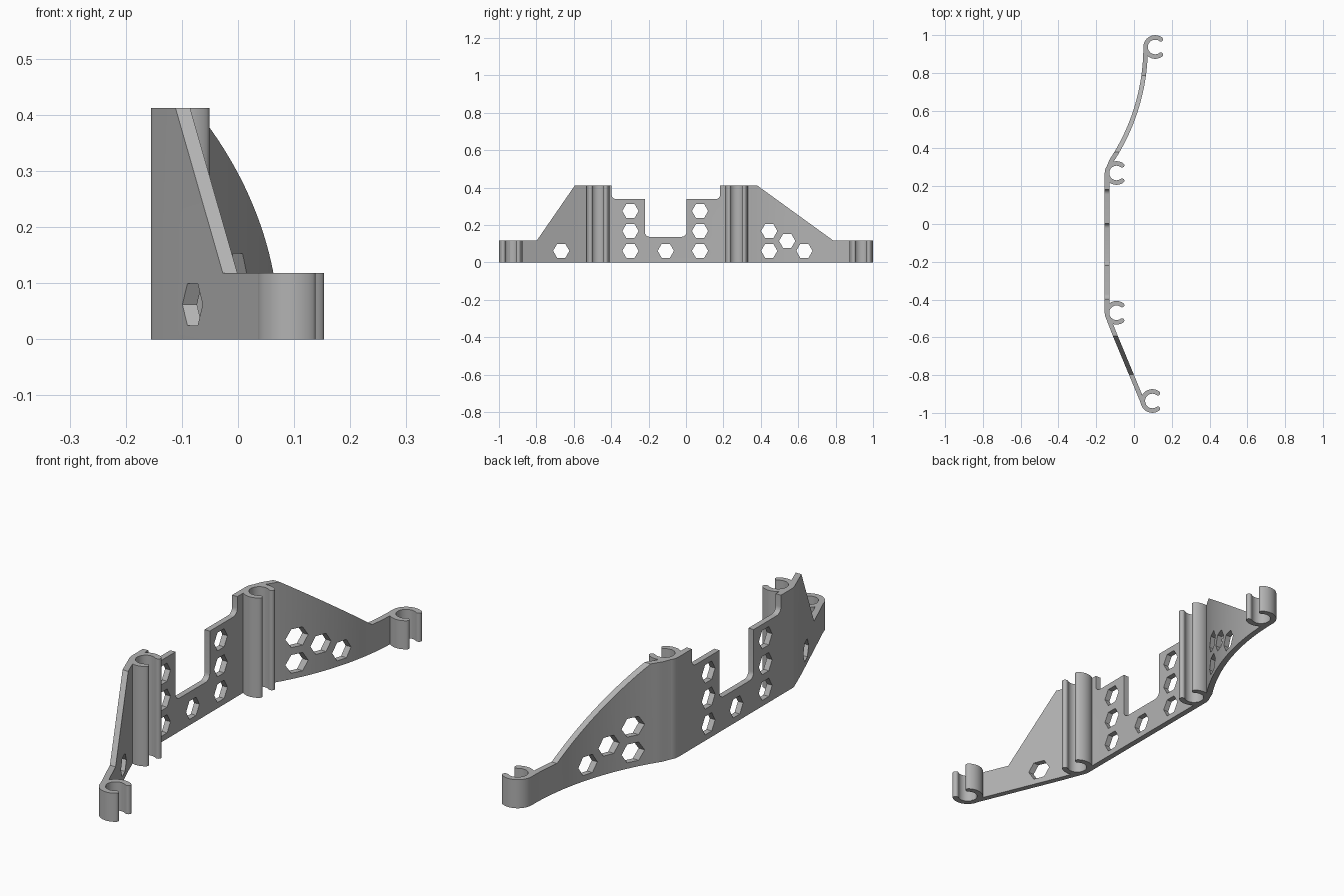
import bpy, bmesh, math
from mathutils import Vector

if "Cube" in bpy.data.objects:
    bpy.data.objects.remove(bpy.data.objects["Cube"])

T = 0.024                      # wall thickness
RO, RI = 0.0625, 0.0385        # clip outer and inner radius
RM = (RO + RI) / 2
LOW, HIGH = 0.118, 0.412

grey = bpy.data.materials.new("light grey")
grey.diffuse_color = (0.45, 0.45, 0.45, 1)
grey.use_nodes = True
grey.node_tree.nodes["Principled BSDF"].inputs["Base Color"].default_value = grey.diffuse_color


def prisms(name, outlines, axis, a, b):
    """Extrude closed 2D outlines along x or z into one mesh object."""
    bm = bmesh.new()
    for pts in outlines:
        put = (lambda p: (a, p[0], p[1])) if axis == 'x' else (lambda p: (p[0], p[1], a))
        face = bm.faces.new([bm.verts.new(put(p)) for p in pts])
        new = bmesh.ops.extrude_face_region(bm, geom=[face])['geom']
        move = Vector((b - a, 0, 0)) if axis == 'x' else Vector((0, 0, b - a))
        bmesh.ops.translate(bm, vec=move, verts=[g for g in new if isinstance(g, bmesh.types.BMVert)])
    bmesh.ops.recalc_face_normals(bm, faces=bm.faces)
    mesh = bpy.data.meshes.new(name)
    bm.to_mesh(mesh)
    bm.free()
    obj = bpy.data.objects.new(name, mesh)
    bpy.context.collection.objects.link(obj)
    mesh.materials.append(grey)
    return obj


def arc(cx, cy, r, a0, a1, n):
    return [(cx + r * math.cos(math.radians(a0 + (a1 - a0) * i / n)),
             cy + r * math.sin(math.radians(a0 + (a1 - a0) * i / n))) for i in range(n + 1)]


def thicken(path, t):
    """Offset an open path to both sides and close it."""
    left, right = [], []
    for i, p in enumerate(path):
        q0 = Vector(path[max(i - 1, 0)])
        q1 = Vector(path[min(i + 1, len(path) - 1)])
        d = (q1 - q0).normalized()
        n = Vector((-d.y, d.x)) * t / 2
        left.append(tuple(Vector(p) + n))
        right.append(tuple(Vector(p) - n))
    return left + right[::-1]


def boolean(obj, cutter, operation):
    mod = obj.modifiers.new("cut", 'BOOLEAN')
    mod.object, mod.operation, mod.solver = cutter, operation, 'EXACT'
    deps = bpy.context.evaluated_depsgraph_get()
    mesh = bpy.data.meshes.new_from_object(obj.evaluated_get(deps))
    obj.modifiers.clear()
    obj.data = mesh
    bpy.data.objects.remove(cutter)


def smooth(obj):
    bpy.ops.object.select_all(action='DESELECT')
    obj.select_set(True)
    bpy.context.view_layer.objects.active = obj
    bpy.ops.object.shade_smooth_by_angle(angle=math.radians(30))


# Wall plan: slanted front wing, straight middle, curved back wing
R = 1.094
bend_x, bend_y = 0.0615, 0.937
path = [(0.052, -0.956), (-0.1, -0.59)]
path += arc(-0.0925, -0.47, RM, 202.6, 180, 4)
path += arc(-0.0925, 0.27, RM, 180, 144, 6)
for i in range(1, 29):
    y = 0.31 + (bend_y - 0.31) * i / 28
    path.append((bend_x - R + math.sqrt(R * R - (bend_y - y) ** 2), y))
wall = prisms("wall", [thicken(path, T)], 'z', -0.1, 0.6)

# Side silhouette with rounded inner corners
STEP, SLOT, F = 0.338, 0.137, 0.026
outline = [(-1.1, 0), (1.1, 0), (1.1, LOW), (0.786, LOW), (0.38, HIGH), (0.183, HIGH)]
outline += arc(0.183 - F, STEP + F, F, 0, -90, 6)
outline += [(0.003, STEP)]
outline += arc(0.003 - F, SLOT + F, F, 0, -90, 6)
outline += arc(-0.22 + F, SLOT + F, F, 270, 180, 6)
outline += [(-0.22, STEP)]
outline += arc(-0.398 + F, STEP + F, F, 270, 180, 6)
outline += [(-0.398, HIGH), (-0.594, HIGH), (-0.797, LOW), (-1.1, LOW)]
boolean(wall, prisms("silhouette", [outline], 'x', -0.5, 0.5), 'INTERSECT')

# Hexagonal holes
rows = (0.062, 0.168, 0.275)
holes = [(y, z) for y in (-0.297, 0.075) for z in rows]
holes += [(-0.108, rows[0]), (-0.667, rows[0]), (0.445, rows[0]), (0.445, rows[1]),
          (0.541, 0.115), (0.633, rows[0])]
hexes = [arc(y, z, 0.0435, 0, 300, 5) for y, z in holes]
boolean(wall, prisms("hole_cutter", hexes, 'x', -0.5, 0.5), 'DIFFERENCE')
smooth(wall)

# Open round clips with rounded tips
for name, cx, cy, h in (("front_end_clip", 0.097, -0.937, LOW), ("front_tall_clip", -0.0925, -0.47, HIGH),
                        ("back_tall_clip", -0.0925, 0.27, HIGH), ("back_end_clip", 0.112, 0.937, LOW)):
    A = 54
    tip = math.radians(A)
    tx, ty = RM * math.cos(tip), RM * math.sin(tip)
    pts = arc(cx, cy, RO, A, 360 - A, 40)
    pts += arc(cx + tx, cy - ty, T / 2, 360 - A, 540 - A, 8)[1:-1]
    pts += arc(cx, cy, RI, 360 - A, A, 40)
    pts += arc(cx + tx, cy + ty, T / 2, A + 180, A + 360, 8)[1:-1]
    smooth(prisms(name, [pts], 'z', 0, h))
